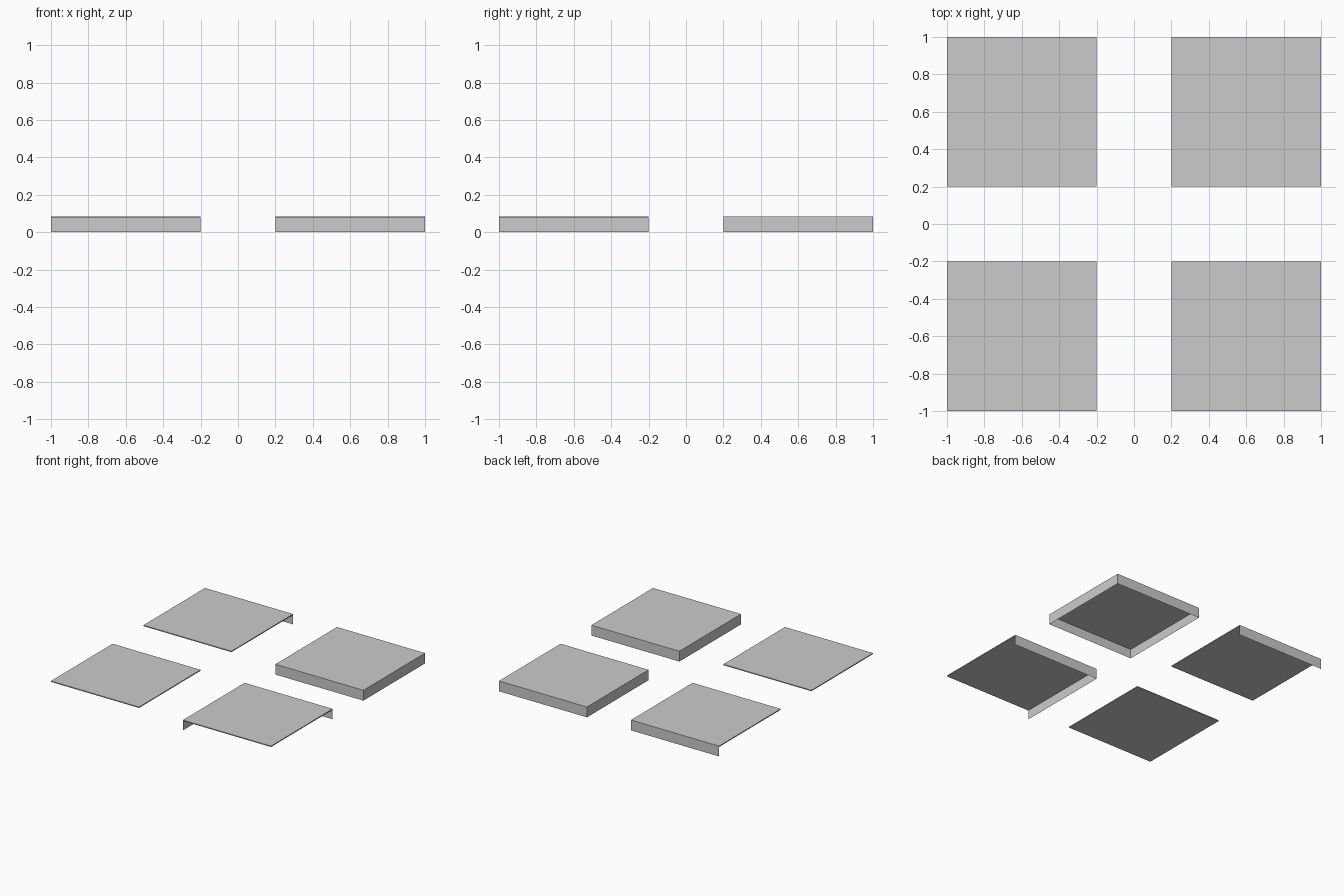
import bpy, bmesh

if "Cube" in bpy.data.objects:
    bpy.data.objects.remove(bpy.data.objects["Cube"])

H, T, S = 0.085, 0.008, 0.4   # total height, slab thickness, half tile width


def tile(name, cx, cy, skirts):
    """Thin floor slab with thin vertical sheets hanging from the chosen sides."""
    bm = bmesh.new()
    # slab
    slab = bmesh.ops.create_cube(bm, size=1)["verts"]
    bmesh.ops.scale(bm, vec=(2 * S, 2 * S, T), verts=slab)
    bmesh.ops.translate(bm, vec=(0, 0, H - T / 2), verts=slab)
    # skirts, from the slab's underside to the ground
    for sx, sy in skirts:
        ends = [(sx * S - sy * S, sy * S + sx * S), (sx * S + sy * S, sy * S - sx * S)]
        (ax, ay), (bx, by) = ends
        quad = [(bx, by, 0), (ax, ay, 0), (ax, ay, H - T), (bx, by, H - T)]
        bm.faces.new([bm.verts.new(p) for p in quad])
    me = bpy.data.meshes.new(name)
    bm.to_mesh(me)
    bm.free()
    ob = bpy.data.objects.new(name, me)
    ob.location = (cx, cy, 0)
    bpy.context.collection.objects.link(ob)


LEFT, RIGHT, FRONT, BACK = (-1, 0), (1, 0), (0, -1), (0, 1)
tile("floor_tile_plain", -0.6, -0.6, [])
tile("floor_tile_one_side", -0.6, 0.6, [BACK])
tile("floor_tile_corner", 0.6, -0.6, [LEFT, BACK])
tile("floor_tile_full", 0.6, 0.6, [LEFT, RIGHT, FRONT, BACK])
